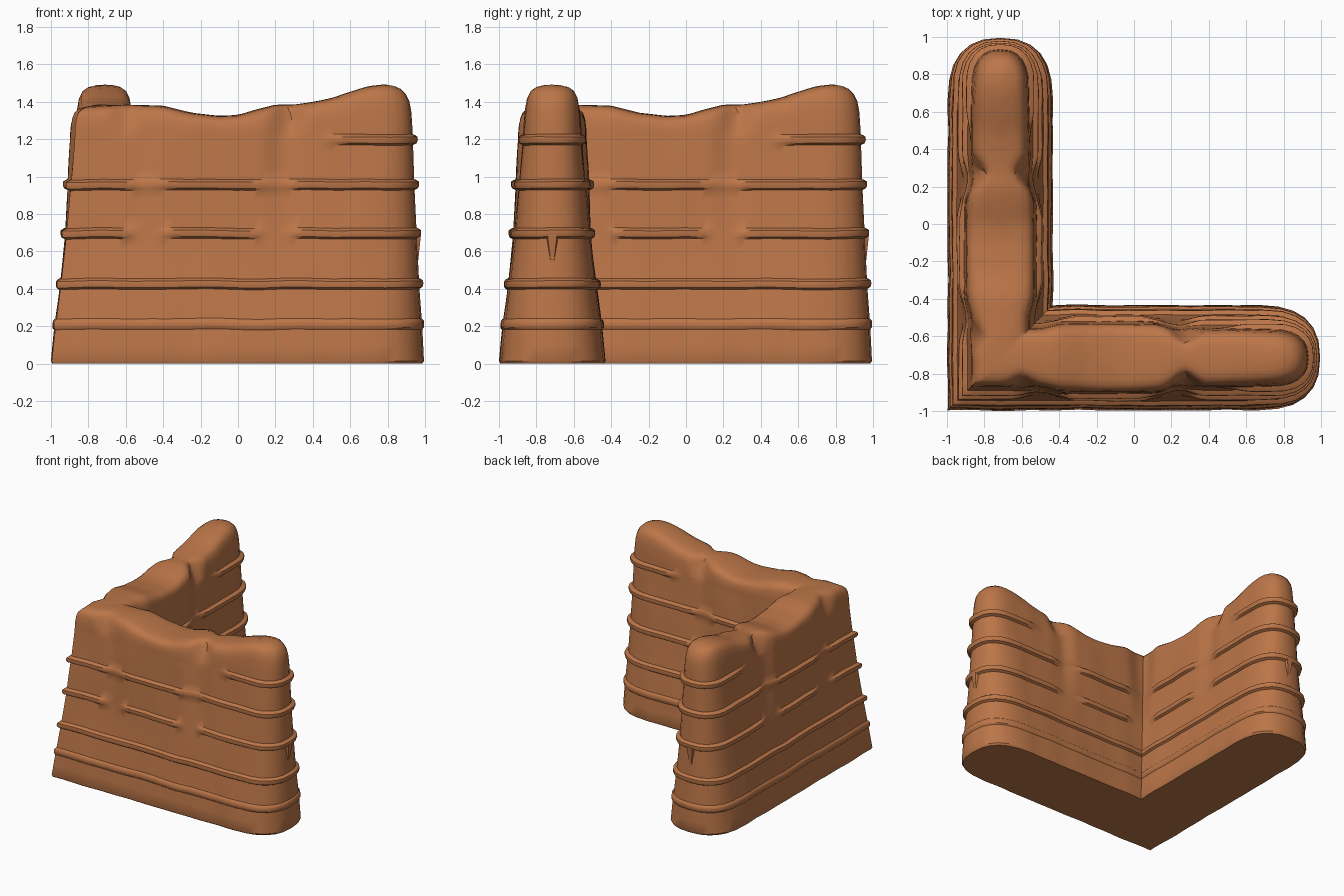
import bpy, bmesh, math
from mathutils import noise, Vector

if "Cube" in bpy.data.objects:
    bpy.data.objects.remove(bpy.data.objects["Cube"])

C = -0.715          # centre line of both arms

def lerp_table(tab, v):
    if v <= tab[0][0]:
        return tab[0][1]
    for (a, p), (b, q) in zip(tab, tab[1:]):
        if v <= b:
            return p + (q - p) * (v - a) / (b - a)
    return tab[-1][1]

def bell(x, m, w):
    return max(0.0, 1 - abs(x - m) / w)

def smooth(a, b, x):
    t = min(1, max(0, (x - a) / (b - a)))
    return t * t * (3 - 2 * t)

# Wall half thickness and arm end by height, wavy crest by position
HALF = [(0, .283), (.2, .262), (.4, .237), (.7, .202), (.95, .178), (1.2, .157), (1.5, .14)]
END = [(0, .995), (.2, .985), (.4, .97), (.7, .955), (.95, .943), (1.2, .935), (1.5, .92)]
CREST = [(-.9, 1.375), (-.6, 1.385), (-.4, 1.38), (-.25, 1.342), (-.1, 1.325), (0, 1.33),
         (.1, 1.36), (.2, 1.385), (.3, 1.385), (.4, 1.4), (.5, 1.42), (.6, 1.455),
         (.7, 1.485), (.8, 1.495), (.88, 1.48), (.95, 1.45)]

# Levels: (height, crest fraction or None, thickness factor, end inset, ridge number, ridge amount)
levels = [(0, None, .97, .01, None, 0), (.015, None, 1, 0, None, 0), (.1, None, 1, 0, None, 0)]
RIDGES = [(.215, .011), (.43, .022), (.70, .024), (.96, .026), (1.2, .026)]
for k, (zr, amp) in enumerate(RIDGES):
    for dz, f in ((-.032, 0), (-.022, .75), (-.006, 1), (.012, 1), (.021, .5), (.026, 0)):
        levels.append((zr + dz, None, 1, 0, k, f * amp))
    if k < 4:
        for q in (.35, .7):
            levels.append((zr + (RIDGES[k + 1][0] - zr) * q, None, 1, 0, None, 0))
for t, f, inset in ((.25, 1, 0), (.55, .98, .003), (.75, .93, .012), (.88, .82, .03),
                    (.95, .66, .055), (.985, .42, .09), (1, 0, .14)):
    levels.append((1.24, t, f, inset, None, 0))

def ridge_fade(k, x):
    if k < 2:
        return 1
    gaps = max(bell(x, .2, .16), bell(x, -.48, .16))
    if k == 2:
        return 1 - min(1, 1.6 * gaps)
    if k == 3:
        return 1 - .75 * min(1, 1.6 * gaps)
    return smooth(.42, .65, x)

def half_width(lv, x, s, z):
    base = lerp_table(HALF, z)
    up = smooth(.5, 1.25, z)
    # swollen middle panel, vertical grooves and V-shaped cracks near the crest
    base += .026 * up * smooth(-.52, -.38, x) * (1 - smooth(.12, .24, x))
    base -= .012 * up * bell(x, .25, .12)
    depth = smooth(1.17, 1.36, z)
    base -= .055 * depth * bell(x, .28, .035 + .06 * depth)
    if s < 0:
        base -= .05 * depth * bell(x, -.6, .03 + .06 * depth)
    # slight unevenness
    base += .007 * noise.noise(Vector((x * 5, s * 3, z * 2.5)))
    if lv[4] is not None:
        base += lv[5] * ridge_fade(lv[4], x)
    return base * lv[2]

N, M = 44, 13

def half_ring(lv):
    z0, t, f, inset, k, amt = lv
    znom = z0 if t is None else 1.24 + t * .15
    hn = lerp_table(HALF, znom) * f
    end = lerp_table(END, znom) - inset + amt
    length = .34 - .12 * min(1, znom / 1.3)
    start = end - length

    def point(x, s, side=None):
        h = lerp_table(CREST, x)
        z = z0 if t is None else 1.226 + t * (h - 1.226)
        w = half_width(lv, x, s, min(z, 1.4))
        if t is None and z0 > .1:
            z += .006 * noise.noise(Vector((x * 4, s * 2, z0)))
        return x, w, z

    def side(s):
        out = []
        for i in range(N):
            u = C + (start - C) * i / N
            x = u + s * hn * max(0, 1 - (u - C) / .7)
            x, w, z = point(x, s)
            out.append((C + s * w if i == 0 else x, C + s * w, z))
        return out

    tip = []
    for j in range(M):
        a = -math.pi / 2 + math.pi * j / (M - 1)
        p = 2 / 2.5
        x = start + length * abs(math.cos(a)) ** p
        sn = math.sin(a)
        x, w, z = point(x, -1 if sn < 0 else 1)
        if f == 0:
            w = 0
        tip.append((x, C + w * math.copysign(abs(sn) ** p, sn), z))
    return side(-1) + tip + side(1)[::-1]

mat = bpy.data.materials.new("clay brown")
mat.diffuse_color = (.50, .18, .065, 1)
mat.use_nodes = True
mat.node_tree.nodes["Principled BSDF"].inputs["Base Color"].default_value = mat.diffuse_color

def make_object(name, bm):
    bmesh.ops.recalc_face_normals(bm, faces=bm.faces)
    me = bpy.data.meshes.new(name)
    bm.to_mesh(me)
    bm.free()
    me.materials.append(mat)
    ob = bpy.data.objects.new(name, me)
    bpy.context.collection.objects.link(ob)
    bpy.ops.object.select_all(action='DESELECT')
    ob.select_set(True)
    bpy.context.view_layer.objects.active = ob
    bpy.ops.object.shade_smooth_by_angle(angle=math.radians(35))
    return ob

# L-shaped wall: rings lofted upward, second arm mirrored across the diagonal
bm = bmesh.new()
rings = []
for lv in levels:
    P = half_ring(lv)
    pts = P + [(y, x, z) for x, y, z in P[-2:0:-1]]
    rings.append([bm.verts.new((max(-1, min(1, x)), max(-1, min(1, y)), z)) for x, y, z in pts])
for a, b in zip(rings, rings[1:]):
    n = len(a)
    for i in range(n):
        j = (i + 1) % n
        bm.faces.new((a[i], a[j], b[j], b[i]))
bm.faces.new(rings[0][::-1])
# close the crest by zipping both sides of the last ring together
top = rings[-1]
half = len(top) // 2 + 1
for i in range(half // 2):
    for q in ((i, half - 1 - i), (-i, -(half - 1 - i))):
        a, b = top[q[0]], top[q[1]]
        if a.is_valid and b.is_valid and a is not b:
            mid = (a.co + b.co) / 2
            a.co = mid
            b.co = mid
bmesh.ops.remove_doubles(bm, verts=bm.verts, dist=.0004)
make_object("corner_wall", bm)

# Small wedge drip under the third ridge on each arm end
for name, swap in (("end_drip_right", False), ("end_drip_back", True)):
    bm = bmesh.new()
    pts = [(.93, C - .04, .69), (.93, C + .04, .69), (.978, C + .025, .69),
           (.978, C - .025, .69), (.955, C, .47)]
    v = [bm.verts.new((y, x, z) if swap else (x, y, z)) for x, y, z in pts]
    bm.faces.new(v[:4])
    for i in range(4):
        bm.faces.new((v[i], v[(i + 1) % 4], v[4]))
    make_object(name, bm)
